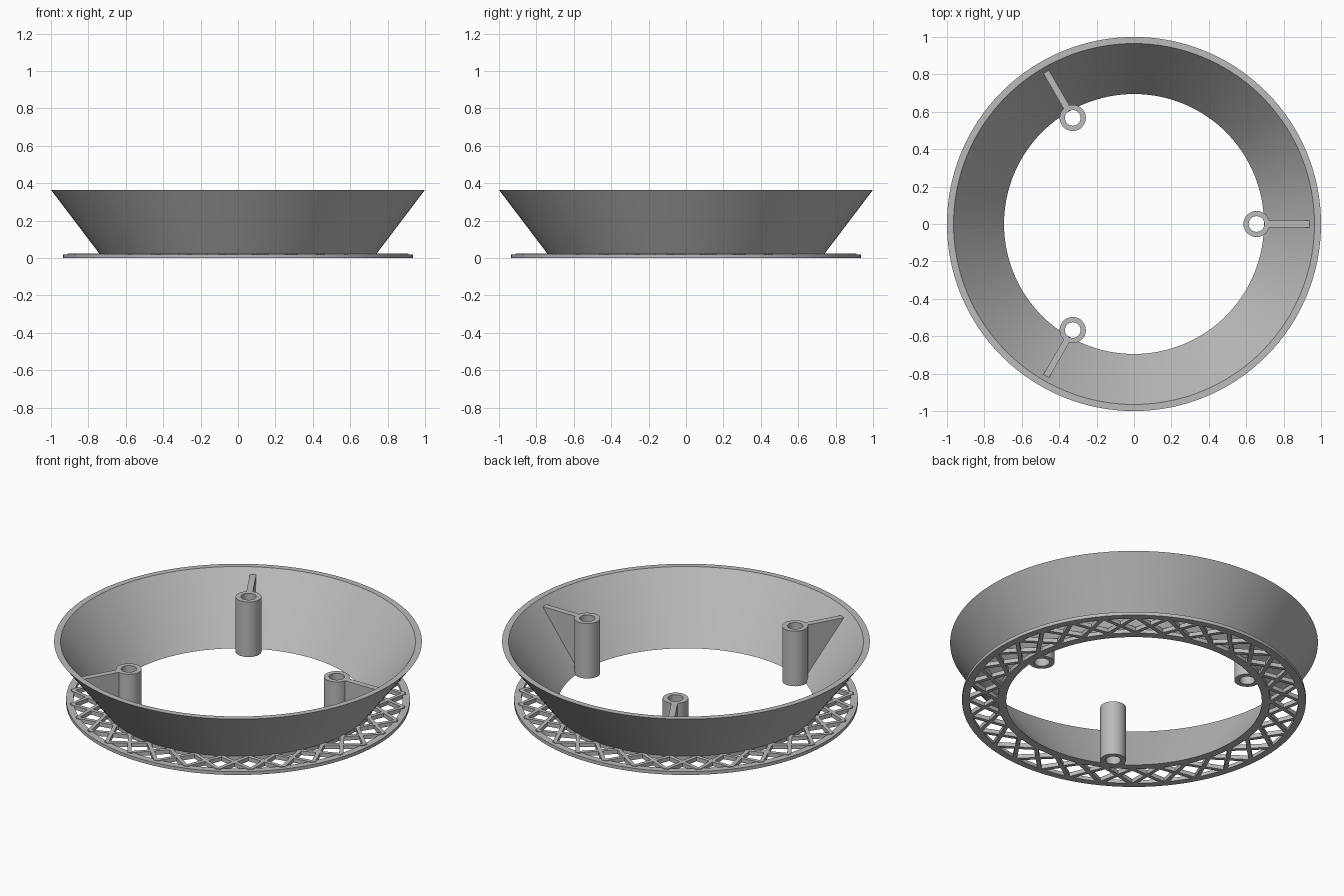
import bpy
import bmesh
from math import cos, sin, pi, radians
from mathutils import Matrix

cube = bpy.data.objects.get("Cube")
if cube:
    bpy.data.objects.remove(cube, do_unlink=True)

grey = bpy.data.materials.new("mid grey plastic")
grey.use_nodes = True
colour = (0.5, 0.5, 0.5, 1)
grey.diffuse_color = colour
grey.node_tree.nodes["Principled BSDF"].inputs["Base Color"].default_value = colour


def finish(bm, name):
    """Turn a bmesh into a shaded object."""
    bmesh.ops.recalc_face_normals(bm, faces=bm.faces)
    mesh = bpy.data.meshes.new(name)
    bm.to_mesh(mesh)
    bm.free()
    mesh.materials.append(grey)
    obj = bpy.data.objects.new(name, mesh)
    bpy.context.collection.objects.link(obj)
    bpy.ops.object.select_all(action="DESELECT")
    obj.select_set(True)
    bpy.context.view_layer.objects.active = obj
    bpy.ops.object.shade_smooth_by_angle(angle=radians(30))
    return obj


def lathe(name, profile, segments, centre=(0, 0)):
    """Revolve a closed (radius, height) profile about a vertical axis."""
    bm = bmesh.new()
    rings = []
    for i in range(segments):
        a = 2 * pi * i / segments
        rings.append([bm.verts.new((centre[0] + r * cos(a), centre[1] + r * sin(a), z))
                      for r, z in profile])
    n = len(profile)
    for i in range(segments):
        here, there = rings[i], rings[(i + 1) % segments]
        for j in range(n):
            k = (j + 1) % n
            bm.faces.new((here[j], there[j], there[k], here[k]))
    return finish(bm, name)


def tube(name, inner, outer, bottom, top, segments, centre=(0, 0)):
    profile = [(inner, bottom), (outer, bottom), (outer, top), (inner, top)]
    return lathe(name, profile, segments, centre)


# Flared cone wall and the flat outer rim of the base
lathe("flared_wall", [(0.695, 0), (0.74, 0), (0.74, 0.022), (1.0, 0.365), (0.965, 0.365)], 128)
tube("base_rim", 0.895, 0.935, 0, 0.02, 128)

# Crossed lattice bars between the wall and the rim
bars = 32
bm = bmesh.new()
for i in range(bars):
    for lean in (-45, 45):
        place = (Matrix.Rotation(2 * pi * i / bars, 4, "Z")
                 @ Matrix.Translation((0.815, 0, 0.012))
                 @ Matrix.Rotation(radians(lean), 4, "Z")
                 @ Matrix.Diagonal((0.25, 0.022, 0.024, 1)))
        bmesh.ops.create_cube(bm, size=1, matrix=place)
finish(bm, "base_lattice")

# Three hollow screw posts, each with a triangular rib to the wall
post_radius, post_top = 0.655, 0.33
for i in range(3):
    a = 2 * pi * i / 3
    tube(f"screw_post_{i + 1}", 0.042, 0.07, 0, post_top, 48,
         (post_radius * cos(a), post_radius * sin(a)))
    bm = bmesh.new()
    corners = [(0.712, 0.02), (0.942, post_top), (0.712, post_top)]
    face = bm.faces.new([bm.verts.new((r, -0.0175, z)) for r, z in corners])
    side = bmesh.ops.extrude_face_region(bm, geom=[face])
    moved = [v for v in side["geom"] if isinstance(v, bmesh.types.BMVert)]
    bmesh.ops.translate(bm, verts=moved, vec=(0, 0.035, 0))
    bmesh.ops.rotate(bm, verts=bm.verts, matrix=Matrix.Rotation(a, 3, "Z"))
    finish(bm, f"post_rib_{i + 1}")
